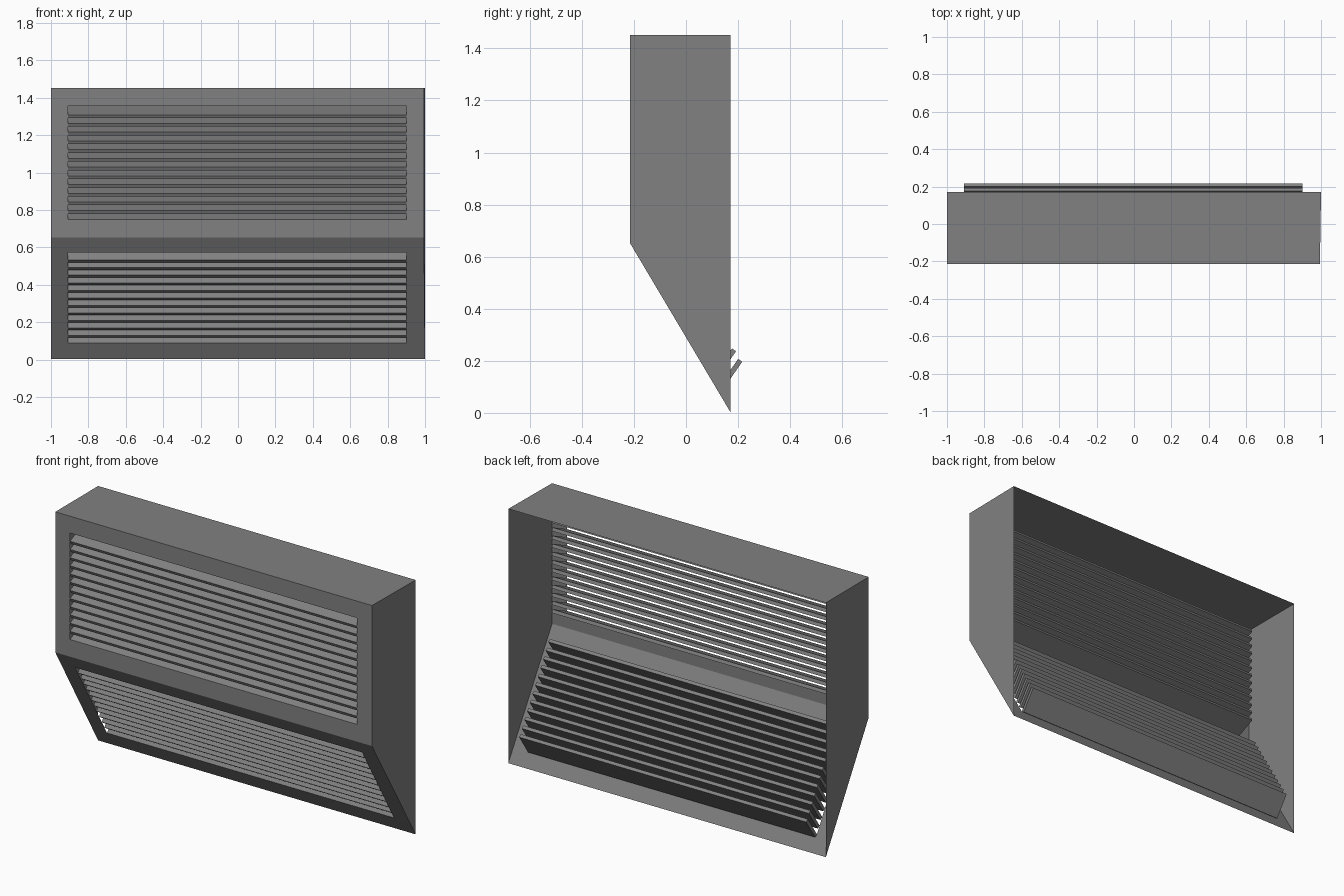
import bpy, bmesh, math
from mathutils import Vector

if "Cube" in bpy.data.objects:
    bpy.data.objects.remove(bpy.data.objects["Cube"])

grey = bpy.data.materials.new("painted_grey_metal")
grey.diffuse_color = (0.22, 0.22, 0.22, 1)
grey.use_nodes = True
grey.node_tree.nodes["Principled BSDF"].inputs["Base Color"].default_value = grey.diffuse_color

YF, YB = -0.215, 0.17            # front and back planes
Z0, ZM, Z1 = 0.004, 0.652, 1.452  # bottom edge, fold, top
XL, XR, XRB = -1.0, 0.994, 1.0    # left, right front, right back
SX0, SX1 = -0.908, 0.9            # vent opening width


def finish(bm, name):
    me = bpy.data.meshes.new(name)
    bm.to_mesh(me)
    bm.free()
    me.materials.append(grey)
    ob = bpy.data.objects.new(name, me)
    bpy.context.collection.objects.link(ob)
    return ob


def slope_y(z):
    return YB + (YF - YB) * (z - Z0) / (ZM - Z0)


# Sheet housing, open at the back, with two vent openings
bm = bmesh.new()
V = lambda x, y, z: bm.verts.new((x, y, z))
bl, br = V(XL, YB, Z0), V(XRB, YB, Z0)
ml, mr = V(XL, YF, ZM), V(XR, YF, ZM)
tl, tr = V(XL, YF, Z1), V(XR, YF, Z1)
kl, kr = V(XL, YB, Z1), V(XRB, YB, Z1)


def framed(outer, za, zb, yfun):
    inner = [V(SX0, yfun(za), za), V(SX1, yfun(za), za),
             V(SX1, yfun(zb), zb), V(SX0, yfun(zb), zb)]
    for i in range(4):
        j = (i + 1) % 4
        bm.faces.new((outer[i], outer[j], inner[j], inner[i]))


UP_A, UP_B = 0.75, 1.356
LO_A, LO_B = 0.09, 0.572
framed([ml, mr, tr, tl], UP_A, UP_B, lambda z: YF)
framed([bl, br, mr, ml], LO_A, LO_B, slope_y)
bm.faces.new((tl, tr, kr, kl))        # top
bm.faces.new((br, kr, tr, mr))        # right side
bm.faces.new((bl, ml, tl, kl))        # left side
finish(bm, "housing_shell")


# Tilted louver slats, outer top corner flush with the panel
def louvers(name, start, up, count, pitch, tilt=math.radians(24.5),
            depth=0.143, thick=0.019):
    inward = Vector((0, up.z, -up.y))
    d = inward * math.cos(tilt) + up * math.sin(tilt)
    v = up * math.cos(tilt) - inward * math.sin(tilt)
    bm = bmesh.new()
    for i in range(count):
        p = start + up * (pitch * i)
        prof = [p, p - v * thick, p - v * thick + d * depth, p + d * depth]
        a = [bm.verts.new((SX0, q.y, q.z)) for q in prof]
        b = [bm.verts.new((SX1, q.y, q.z)) for q in prof]
        bm.faces.new(a)
        bm.faces.new(b[::-1])
        for k in range(4):
            m = (k + 1) % 4
            bm.faces.new((a[k], b[k], b[m], a[m]))
    bmesh.ops.recalc_face_normals(bm, faces=bm.faces)
    finish(bm, name)


louvers("upper_louvers", Vector((0, YF, UP_A)), Vector((0, 0, 1)),
        13, (UP_B - UP_A) / 13)
slope = Vector((0, YF - YB, ZM - Z0)).normalized()
louvers("lower_louvers", Vector((0, slope_y(LO_A), LO_A)), slope,
        12, (LO_B - LO_A) / slope.z / 12)
